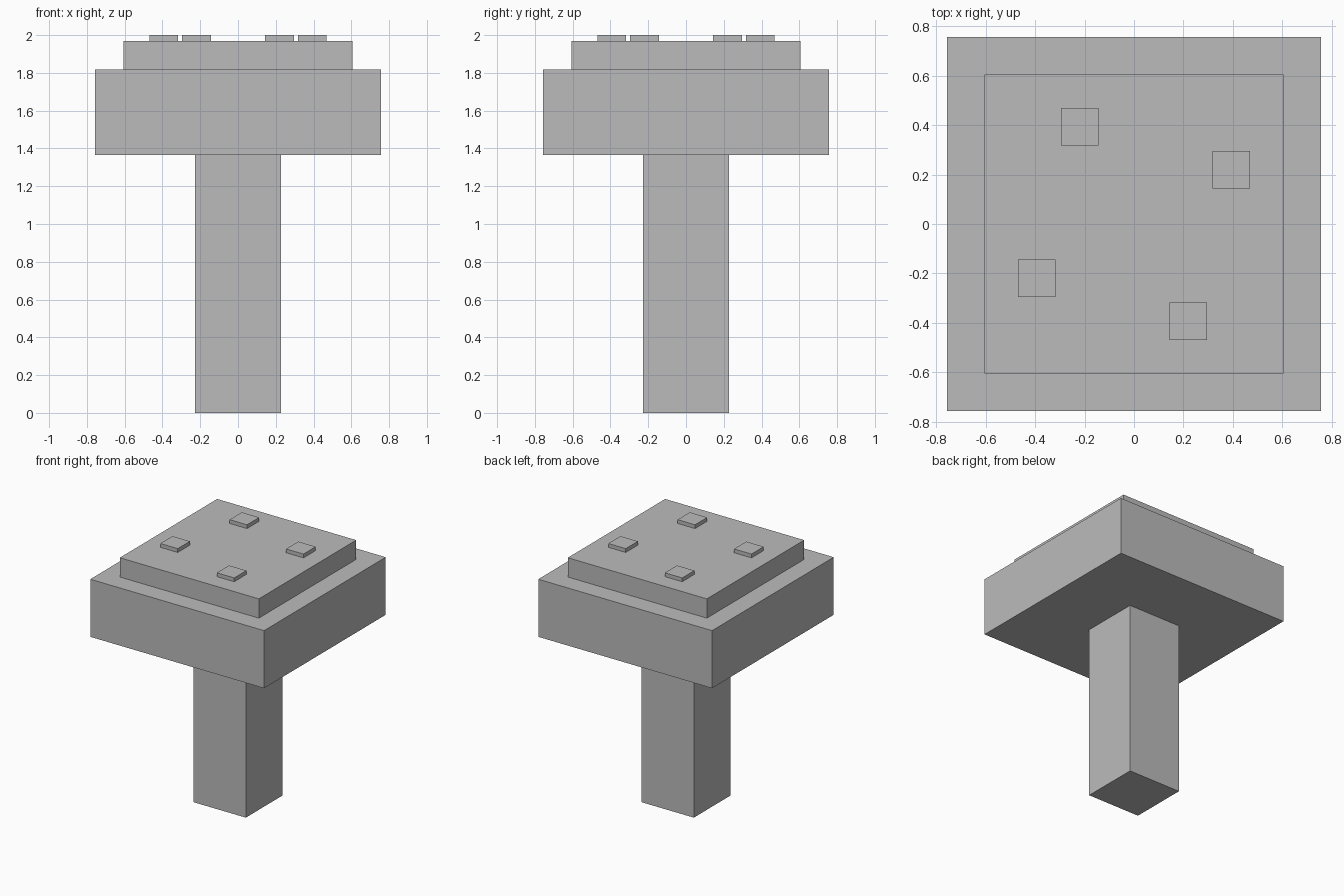
import bpy
from mathutils import Matrix, Vector

cube = bpy.data.objects.get("Cube")
if cube:
    bpy.data.objects.remove(cube, do_unlink=True)

# Single plain grey
grey = bpy.data.materials.new("plain_grey")
grey.use_nodes = True
color = (0.5, 0.5, 0.5, 1.0)
grey.diffuse_color = color
grey.node_tree.nodes["Principled BSDF"].inputs["Base Color"].default_value = color


def box(name, width, bottom, top, x=0.0, y=0.0):
    """Square block between two heights."""
    bpy.ops.mesh.primitive_cube_add(size=1, location=(x, y, (bottom + top) / 2))
    obj = bpy.context.object
    obj.name = name
    obj.scale = (width, width, top - bottom)
    bpy.ops.object.transform_apply(location=False, rotation=False, scale=True)
    obj.data.materials.append(grey)
    return obj


# Stem and stepped cap
stem_top, cap_top, crown_top = 1.364, 1.818, 1.97
box("stem", 0.455, 0, stem_top)
box("cap", 1.515, stem_top, cap_top)
box("crown", 1.212, cap_top, crown_top)

# Four raised spots, repeated by quarter turns
first_spot = Vector((0.394, 0.22, 0))
quarter_turn = Matrix.Rotation(1.5707963, 3, "Z")
for i in range(4):
    box(f"spot_{i + 1}", 0.1515, crown_top, 2.0, first_spot.x, first_spot.y)
    first_spot = quarter_turn @ first_spot
